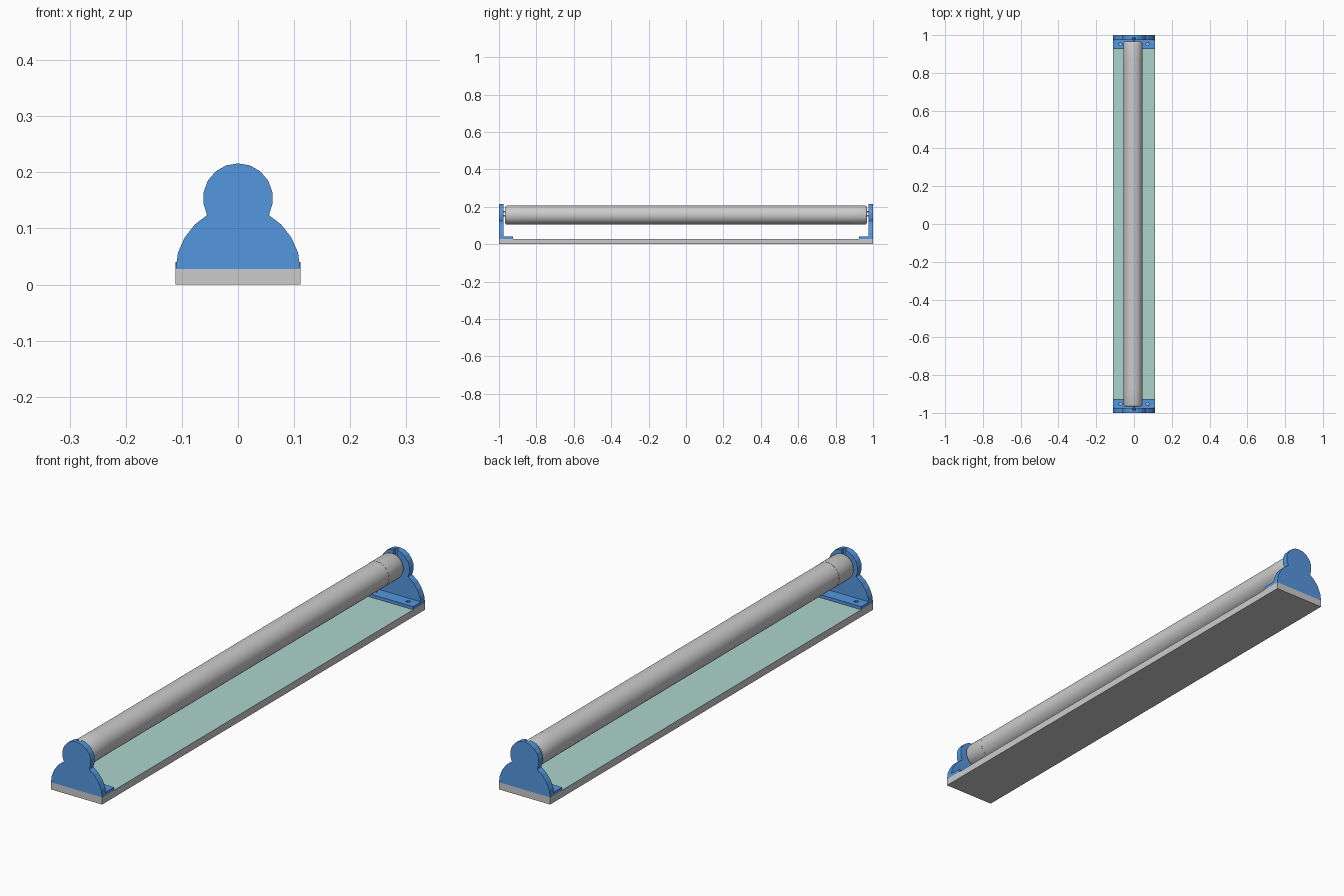
import bpy, bmesh, math
from mathutils import Matrix

if "Cube" in bpy.data.objects:
    bpy.data.objects.remove(bpy.data.objects["Cube"])


def material(name, rgb):
    m = bpy.data.materials.new(name)
    m.diffuse_color = (*rgb, 1)
    m.use_nodes = True
    m.node_tree.nodes["Principled BSDF"].inputs["Base Color"].default_value = m.diffuse_color
    return m


BLUE = material("blue_plastic", (0.09, 0.31, 0.74))
TEAL = material("pale_teal", (0.41, 0.66, 0.60))
CX, CZ = -0.005, 0.156          # tube axis


def finish(name, bm, mats=(), smooth=False):
    bmesh.ops.recalc_face_normals(bm, faces=bm.faces)
    me = bpy.data.meshes.new(name)
    bm.to_mesh(me)
    bm.free()
    ob = bpy.data.objects.new(name, me)
    bpy.context.collection.objects.link(ob)
    for m in mats:
        me.materials.append(m)
    if smooth:
        bpy.ops.object.select_all(action='DESELECT')
        ob.select_set(True)
        bpy.context.view_layer.objects.active = ob
        bpy.ops.object.shade_smooth_by_angle(angle=math.radians(30))
    return ob


def extrude_y(name, pts, y0, y1, mats=()):
    bm = bmesh.new()
    f = bm.faces.new([bm.verts.new((x, y0, z)) for x, z in pts])
    top = bmesh.ops.extrude_face_region(bm, geom=[f])["geom"]
    bmesh.ops.translate(bm, vec=(0, y1 - y0, 0),
                        verts=[v for v in top if isinstance(v, bmesh.types.BMVert)])
    return finish(name, bm, mats)


def box(name, x, y, z, mats=()):
    return extrude_y(name, [(x[0], z[0]), (x[1], z[0]), (x[1], z[1]), (x[0], z[1])], *y, mats)


def lathe_y(name, profile, cx=CX, cz=CZ, n=48, mats=()):
    # profile of (radius, y), closed at both ends
    bm = bmesh.new()
    rings = [[bm.verts.new((cx + r * math.cos(a), y, cz + r * math.sin(a)))
              for a in (2 * math.pi * i / n for i in range(n))] for r, y in profile]
    for a, b in zip(rings, rings[1:]):
        for i in range(n):
            bm.faces.new((a[i], a[(i + 1) % n], b[(i + 1) % n], b[i]))
    bm.faces.new(rings[0])
    bm.faces.new(rings[-1])
    return finish(name, bm, mats, True)


def cut(ob, cutter):
    mod = ob.modifiers.new("cut", 'BOOLEAN')
    mod.operation, mod.solver, mod.object = 'DIFFERENCE', 'EXACT', cutter
    cutter.hide_render = True
    cutter.hide_set(True)


# base slab with teal upper face
base = box("base", (-0.111, 0.111), (-1, 1), (0, 0.028))
base.data.materials.append(None)
base.data.materials.append(TEAL)
for p in base.data.polygons:
    p.material_index = int(p.normal.z > 0.9)

# lamp tube with rounded ends
R, L = 0.05, 0.967
half = [(R, 0.85), (R, L - 0.008), (R - 0.003, L - 0.003), (R - 0.008, L)]
lathe_y("tube", [(r, -y) for r, y in reversed(half)] + half)

# bracket outline: round head over a domed shoulder
right = [(0.111, 0.028), (0.107, 0.057), (0.095, 0.084), (0.077, 0.107), (0.055, 0.124)]
right += [(0.0622 * math.cos(math.radians(a)), 0.154 + 0.0622 * math.sin(math.radians(a)))
          for a in range(-10, 90, 20)]
outline = right + [(0, 0.216)] + [(-x, z) for x, z in reversed(right)]

for s, end in ((-1, "front"), (1, "back")):
    # upright plate, with a pin slot on its inner side
    plate = extrude_y(end + "_bracket", outline, s * 1.0, s * 0.975, [BLUE])
    cut(plate, box(end + "_slot_cutter", (-0.008, 0.008), (s * 0.988, s * 0.96), (0.145, 0.23)))
    # foot with screw holes
    foot = box(end + "_foot", (-0.111, 0.111), (s * 0.976, s * 0.926), (0.028, 0.04), [BLUE])
    for x in (-0.072, 0.072):
        bm = bmesh.new()
        bmesh.ops.create_cone(bm, cap_ends=True, segments=16, radius1=0.008, radius2=0.008,
                              depth=0.04, matrix=Matrix.Translation((x, s * 0.952, 0.05)))
        cut(foot, finish(end + "_hole_cutter", bm))
        bm = bmesh.new()
        bmesh.ops.create_cone(bm, cap_ends=True, segments=16, radius1=0.006, radius2=0.006,
                              depth=0.006, matrix=Matrix.Translation((x, s * 0.952, 0.033)))
        finish(end + "_screw", bm)
    # metal sleeve on the tube end, and contact pins
    lathe_y(end + "_tube_cap", [(0.0508, s * 0.87), (0.0508, s * 0.957), (0.049, s * 0.962)])
    for dz in (-0.004, 0.018):
        lathe_y(end + "_contact_pin", [(0.004, s * 0.96), (0.004, s * 0.986)], 0, CZ + dz, 12)
